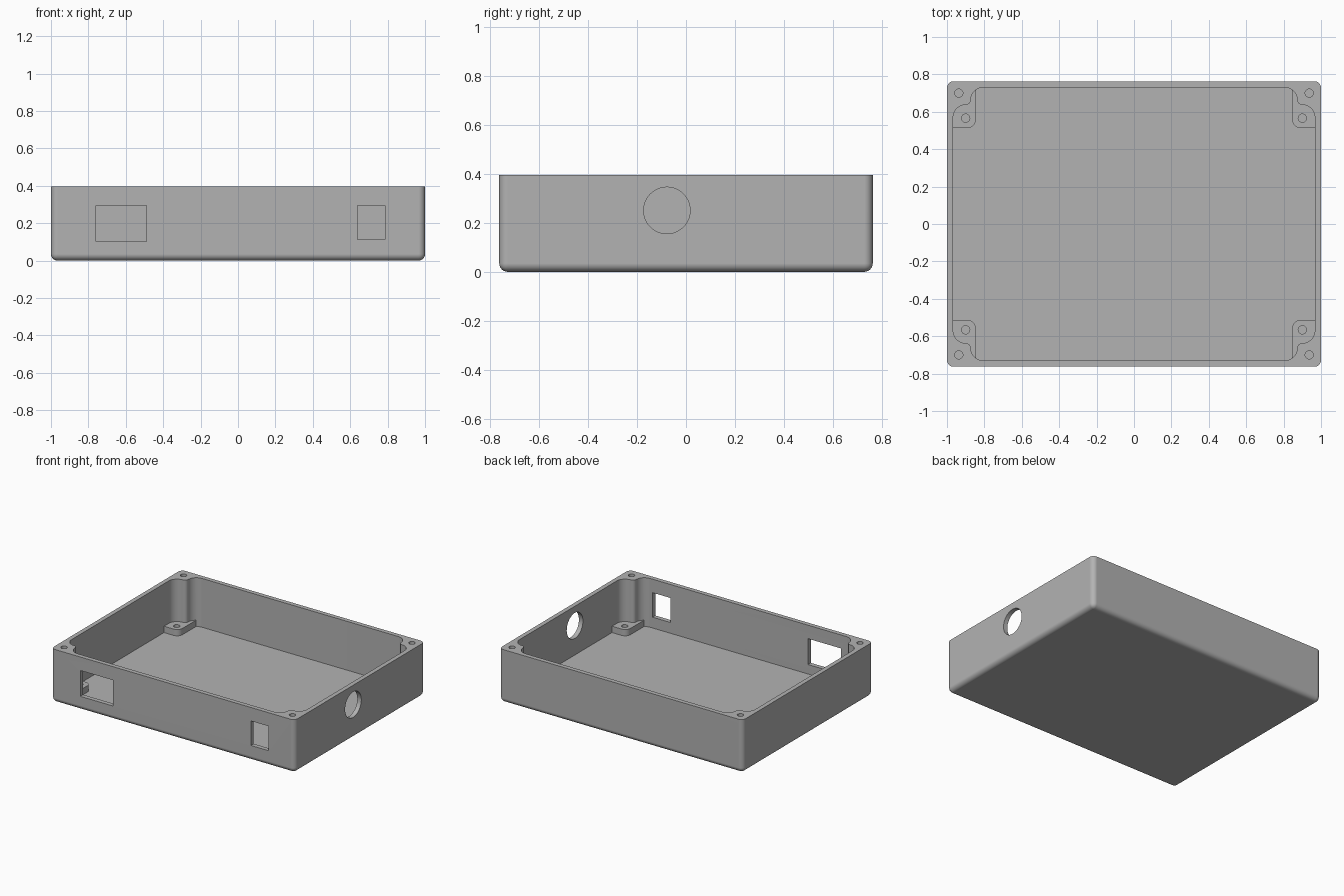
import bpy, bmesh, math
from mathutils import Vector, Matrix

cube = bpy.data.objects.get("Cube")
if cube:
    bpy.data.objects.remove(cube, do_unlink=True)

HX, HY, H = 1.0, 0.763, 0.395      # outer half sizes and height
WALL, FLOOR = 0.033, 0.033
IX, IY = HX - WALL, HY - WALL      # inner half sizes
CORNERS = [(sx, sy) for sx in (1, -1) for sy in (1, -1)]

grey = bpy.data.materials.new("plain grey")
grey.use_nodes = True
grey.diffuse_color = (0.45, 0.45, 0.45, 1)
grey.node_tree.nodes["Principled BSDF"].inputs["Base Color"].default_value = grey.diffuse_color


def add_object(name, bm):
    bmesh.ops.recalc_face_normals(bm, faces=bm.faces)
    mesh = bpy.data.meshes.new(name)
    bm.to_mesh(mesh)
    bm.free()
    mesh.materials.append(grey)
    obj = bpy.data.objects.new(name, mesh)
    bpy.context.collection.objects.link(obj)
    return obj


def rounded(corners, steps=8):
    """Turn (x, y, radius) corners into an outline with tangent arcs."""
    out = []
    for i, (x, y, r) in enumerate(corners):
        p = Vector((x, y))
        if r == 0:
            out.append(p)
            continue
        a = (Vector(corners[i - 1][:2]) - p).normalized()
        b = (Vector(corners[(i + 1) % len(corners)][:2]) - p).normalized()
        for k in range(steps + 1):
            t = k / steps * math.pi / 2
            out.append(p + r * (a * (1 - math.sin(t)) + b * (1 - math.cos(t))))
    return out


def prism(name, outline, z0, z1):
    bm = bmesh.new()
    face = bm.faces.new([bm.verts.new((p[0], p[1], z0)) for p in outline])
    top = bmesh.ops.extrude_face_region(bm, geom=[face])["geom"]
    verts = [g for g in top if isinstance(g, bmesh.types.BMVert)]
    bmesh.ops.translate(bm, verts=verts, vec=(0, 0, z1 - z0))
    return add_object(name, bm)


def block(name, x0, x1, y0, y1, z0, z1):
    return prism(name, [(x0, y0), (x1, y0), (x1, y1), (x0, y1)], z0, z1)


def cylinder(name, centre, radius, depth, axis="Z", sides=32):
    bm = bmesh.new()
    turn = Matrix.Rotation(math.pi / 2, 4, "Y") if axis == "X" else Matrix()
    bmesh.ops.create_cone(bm, cap_ends=True, segments=sides, radius1=radius,
                          radius2=radius, depth=depth,
                          matrix=Matrix.Translation(centre) @ turn)
    return add_object(name, bm)


def combine(target, tool, operation):
    mod = target.modifiers.new(tool.name, "BOOLEAN")
    mod.operation, mod.object, mod.solver = operation, tool, "EXACT"
    bpy.context.view_layer.objects.active = target
    bpy.ops.object.modifier_apply(modifier=mod.name)
    bpy.data.objects.remove(tool, do_unlink=True)


# Outer shell: every edge rounded except the open rim
bm = bmesh.new()
bmesh.ops.create_cube(bm, size=1)
bmesh.ops.scale(bm, vec=(2 * HX, 2 * HY, H), verts=bm.verts)
bmesh.ops.translate(bm, vec=(0, 0, H / 2), verts=bm.verts)
edges = [e for e in bm.edges if min(v.co.z for v in e.verts) < 0.01]
bmesh.ops.bevel(bm, geom=edges, offset=0.035, segments=6, profile=0.5, affect="EDGES")
box = add_object("enclosure_box", bm)

# Inner pocket, stepping around the corner screw columns
quarter = [(IX, 0.637, 0.067), (0.873, 0.637, 0.026), (0.873, IY, 0.067)]
outline = []
for sx, sy in [(1, 1), (-1, 1), (-1, -1), (1, -1)]:
    part = [(sx * x, sy * y, r) for x, y, r in quarter]
    outline += part if sx * sy > 0 else part[::-1]
combine(box, prism("pocket", rounded(outline), FLOOR, H + 0.1), "DIFFERENCE")

# Low standoffs on the floor at each corner
for sx, sy in CORNERS:
    shape = [(0.846, 0.514, 0.043), (0.983, 0.514, 0), (0.983, 0.747, 0), (0.846, 0.747, 0)]
    pad = prism("standoff", rounded([(sx * x, sy * y, r) for x, y, r in shape]), 0.018, 0.08)
    combine(box, pad, "UNION")

# Blind screw holes in the columns and standoffs
for sx, sy in CORNERS:
    combine(box, cylinder("lid_hole", (sx * 0.937, sy * 0.70, H), 0.022, 0.4, sides=24), "DIFFERENCE")
    combine(box, cylinder("standoff_hole", (sx * 0.9, sy * 0.566, 0.084), 0.022, 0.1, sides=24), "DIFFERENCE")

# Front windows and the round cable hole in one end
combine(box, block("wide_window", -0.76, -0.49, -0.9, -0.7, 0.103, 0.295), "DIFFERENCE")
combine(box, block("narrow_window", 0.64, 0.785, -0.9, -0.7, 0.113, 0.295), "DIFFERENCE")
combine(box, cylinder("cable_hole", (HX, -0.078, 0.251), 0.095, 0.2, "X", 48), "DIFFERENCE")

# Smooth rounds, crisp edges
bpy.ops.object.select_all(action="DESELECT")
box.select_set(True)
bpy.context.view_layer.objects.active = box
bpy.ops.object.shade_smooth_by_angle(angle=math.radians(30))
normals = box.modifiers.new("even_normals", "WEIGHTED_NORMAL")
normals.keep_sharp = True
